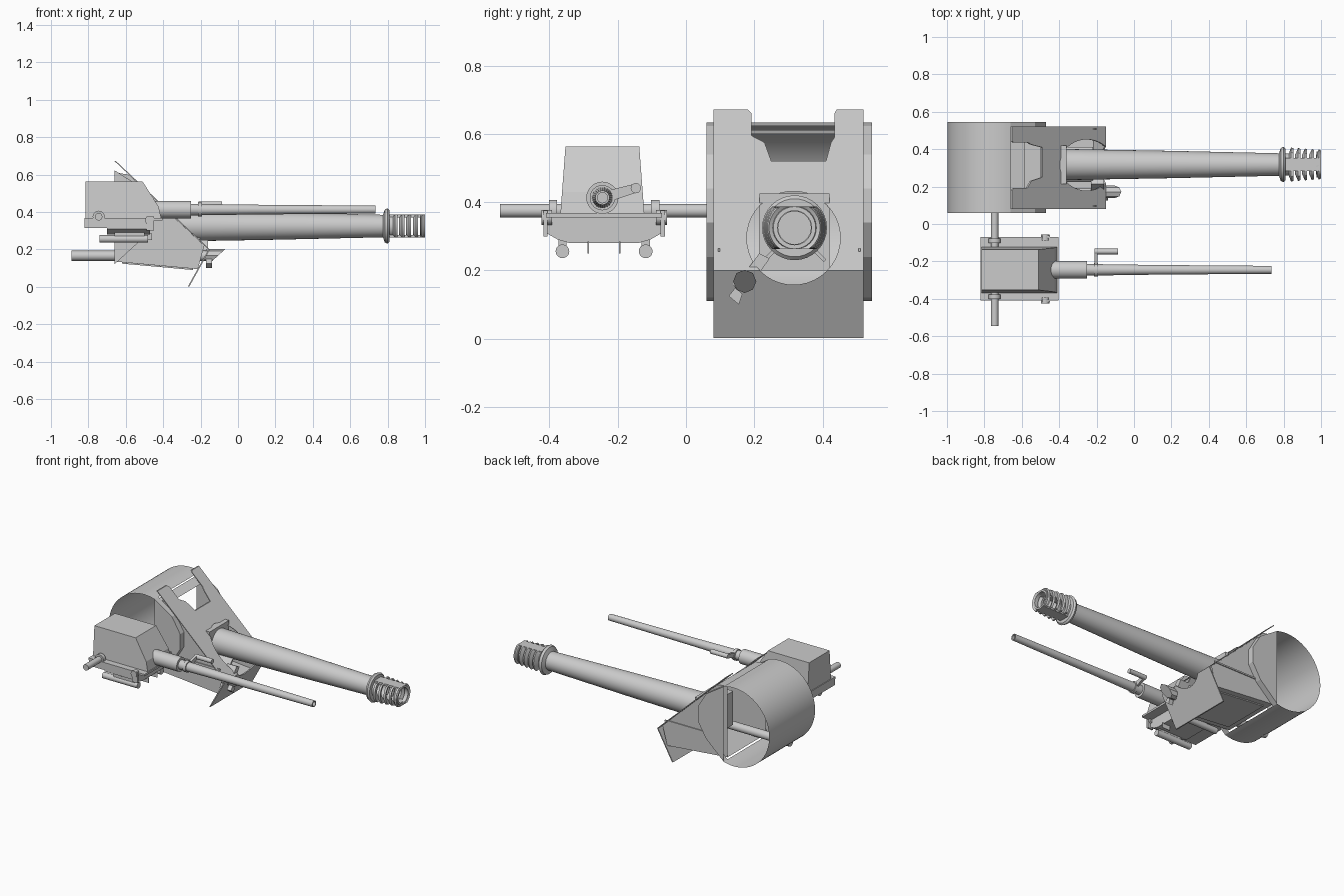
import bpy, bmesh, math
from mathutils import Vector

if "Cube" in bpy.data.objects:
    bpy.data.objects.remove(bpy.data.objects["Cube"])

MAT = bpy.data.materials.new("light_grey_metal")
MAT.diffuse_color = (0.6, 0.6, 0.6, 1)
MAT.use_nodes = True
MAT.node_tree.nodes["Principled BSDF"].inputs["Base Color"].default_value = MAT.diffuse_color


def mesh(name, verts, faces, smooth=False):
    me = bpy.data.meshes.new(name)
    me.from_pydata([tuple(v) for v in verts], [], faces)
    bm = bmesh.new()
    bm.from_mesh(me)
    bmesh.ops.remove_doubles(bm, verts=bm.verts, dist=1e-5)
    bmesh.ops.recalc_face_normals(bm, faces=bm.faces)
    bm.to_mesh(me)
    bm.free()
    me.materials.append(MAT)
    ob = bpy.data.objects.new(name, me)
    bpy.context.collection.objects.link(ob)
    if smooth:
        bpy.ops.object.select_all(action='DESELECT')
        ob.select_set(True)
        bpy.context.view_layer.objects.active = ob
        bpy.ops.object.shade_smooth_by_angle(angle=math.radians(35))
    return ob


def prism(name, pts, axis, a, b):
    """Extrude a profile: axis 'y' takes (x, z) points, axis 'x' takes (y, z)."""
    n = len(pts)
    put = (lambda p, t: (p[0], t, p[1])) if axis == 'y' else (lambda p, t: (t, p[0], p[1]))
    v = [put(p, a) for p in pts] + [put(p, b) for p in pts]
    f = [(i, (i + 1) % n, n + (i + 1) % n, n + i) for i in range(n)]
    return mesh(name, v, f + [tuple(range(n)), tuple(range(n, 2 * n))])


def box(name, x0, x1, y0, y1, z0, z1):
    return prism(name, [(x0, z0), (x1, z0), (x1, z1), (x0, z1)], 'y', y0, y1)


def lathe(name, prof, p, d=(1, 0, 0), seg=32, zmax=9, closed=False):
    """Revolve (distance along axis, radius) points around axis d through p."""
    d = Vector(d).normalized()
    u = d.cross(Vector((0, 0, 1))).normalized()
    w = u.cross(d)
    n = len(prof)
    v = []
    for t, r in prof:
        for k in range(seg):
            a = 2 * math.pi * k / seg
            h = max(-zmax, min(zmax, r * math.sin(a)))
            v.append(Vector(p) + d * t + u * (r * math.cos(a)) + w * h)
    f = [(i * seg + k, i * seg + (k + 1) % seg,
          ((i + 1) % n) * seg + (k + 1) % seg, ((i + 1) % n) * seg + k)
         for i in range(n if closed else n - 1) for k in range(seg)]
    if not closed:
        f += [tuple(range(seg)), tuple(range((n - 1) * seg, n * seg))]
    return mesh(name, v, f, True)


def rod(name, p0, p1, r0, r1=None, seg=20):
    d = Vector(p1) - Vector(p0)
    return lathe(name, [(0, r0), (d.length, r1 or r0)], p0, d, seg)


# ---- Main gun: open drum shell with its axis along y
DY0, DY1, CX, CZ, R = 0.06, 0.545, -0.735, 0.372, 0.262
a0 = math.acos((-0.66 - CX) / R)
N = 40
arc = [(CX + R * math.cos(a0 + (2 * math.pi - 2 * a0) * i / N),
        CZ + R * math.sin(a0 + (2 * math.pi - 2 * a0) * i / N)) for i in range(N + 1)]
mesh("drum_shell", [(x, y, z) for y in (DY0, DY1) for x, z in arc],
     [(i, i + 1, N + 2 + i, N + 1 + i) for i in range(N)], True)

# Angular cheeks that join the drum to the gun housing
nose = [arc[0], (-0.53, 0.54), (-0.47, 0.44), (-0.47, 0.34), (-0.53, 0.24), arc[-1]]
for side, ya, yb in (("right", DY0, 0.10), ("left", DY1, 0.505)):
    v = [(x, y, z) for y in (ya, yb) for x, z in nose]
    mesh("drum_cheek_" + side, v, [(i, i + 1, i + 7, i + 6) for i in range(5)] + [tuple(range(6))])

# Housing: side walls, floor and roof, open at front and rear
prof = [(-0.18, 0.22), (-0.215, 0.095), (-0.66, 0.135), (-0.66, 0.612), (-0.585, 0.60)]
v = [(x, y, z) for y in (0.10, 0.505) for x, z in prof]
mesh("gun_housing", v, [tuple(range(5)), tuple(range(5, 10)), (1, 2, 7, 6), (3, 4, 9, 8)])
for side, y in (("right", 0.094), ("left", 0.505)):
    box("side_rail_" + side, -0.60, -0.20, y, y + 0.006, 0.255, 0.265)
prism("floor_panel", [(-0.24, 0.097), (-0.62, 0.131), (-0.62, 0.124), (-0.24, 0.09)], 'y', 0.14, 0.465)


# ---- Sloped shield plate, bent back near the bottom, notched at the top
def shield_x(z):
    return -0.15 - (z - 0.2) * 0.50 / 0.47 if z >= 0.2 else -0.26 + (z - 0.002) * 0.11 / 0.198


upper = [(0.08, 0.2), (0.52, 0.2), (0.52, 0.672), (0.442, 0.672), (0.435, 0.66), (0.435, 0.59),
         (0.425, 0.575), (0.41, 0.52), (0.25, 0.52), (0.23, 0.575), (0.192, 0.595),
         (0.192, 0.66), (0.18, 0.672), (0.08, 0.672)]
lower = [(0.08, 0.002), (0.52, 0.002)]
pts = upper + lower
n = len(pts)
v = [(shield_x(z) - t, y, z) for t in (0, 0.008) for y, z in pts]
up = tuple(range(14))
lo = (14, 15, 1, 0)
f = [up, lo, tuple(i + n for i in up), tuple(i + n for i in lo)]
rim = list(range(1, 14)) + [0, 14, 15]
f += [(a, b, b + n, a + n) for a, b in zip(rim, rim[1:] + rim[:1])]
shield = mesh("shield_plate", v, f)
cutter = rod("shield_hole_cutter", (-0.7, 0.315, 0.295), (0.1, 0.315, 0.295), 0.137, seg=40)
cutter.hide_render = True
cutter.hide_viewport = True
m = shield.modifiers.new("barrel_opening", 'BOOLEAN')
m.object, m.operation, m.solver = cutter, 'DIFFERENCE', 'EXACT'

# Breech block and struts behind the opening
GY, GZ = 0.318, 0.325
box("breech_block", -0.50, -0.36, 0.215, 0.42, 0.20, 0.425)
for side, s in (("right", -1), ("left", 1)):
    prism("barrel_strut_" + side, [(GY + s * 0.045, GZ - 0.06), (GY + s * 0.053, GZ - 0.053),
          (GY + s * 0.093, GZ - 0.093), (GY + s * 0.085, GZ - 0.10)], 'x', -0.36, -0.22)

# Tapered barrel with bore and flange
lathe("main_barrel", [(-0.37, 0.083), (0.2, 0.073), (0.78, 0.06), (0.84, 0.06), (0.84, 0.048),
                      (0.3, 0.048)], (0, GY, GZ))
lathe("muzzle_flange", [(0.775, 0.06), (0.785, 0.088), (0.80, 0.095), (0.81, 0.085), (0.81, 0.05)],
      (0, GY, GZ), closed=True)

# Muzzle brake: swept ribs held by a top and a bottom bar
for i in range(5):
    x = 0.825 + i * 0.037
    lathe("brake_rib_%d" % (i + 1), [(x, 0.052), (x + 0.014, 0.052), (x + 0.027, 0.087 - 0.003 * i),
          (x + 0.015, 0.092 - 0.003 * i)], (0, GY, GZ), zmax=0.062, closed=True)
lathe("brake_end_ring", [(0.975, 0.05), (0.975, 0.07), (1.0, 0.062), (1.0, 0.05)],
      (0, GY, GZ), zmax=0.062, closed=True)
for nm, s in (("top", 1), ("bottom", -1)):
    z0, z1 = sorted((GZ + s * 0.047, GZ + s * 0.062))
    box("brake_bar_" + nm, 0.80, 0.99, GY - 0.035, GY + 0.035, z0, z1)

# Sighting tube with a slanted hood
rod("sight_tube", (-0.89, 0.165, 0.166), (-0.17, 0.165, 0.166), 0.027)
hood = rod("sight_hood", (-0.17, 0.172, 0.168), (-0.07, 0.172, 0.168), 0.034, seg=8)
for vert in hood.data.vertices:
    if vert.co.x > -0.1:
        vert.co.x -= (0.20 - vert.co.z) * 1.1
prism("sight_bracket", [(0.125, 0.125), (0.155, 0.10), (0.165, 0.13), (0.145, 0.15)], 'x', -0.17, -0.14)
prism("sight_arm", [(0.17, 0.19), (0.21, 0.185), (0.245, 0.235), (0.215, 0.25)], 'x', -0.23, -0.16)

# ---- Secondary gun: tapered housing
SY, SZ = -0.245, 0.413
side = [(-0.815, 0.365), (-0.815, 0.563), (-0.51, 0.563), (-0.425, 0.43), (-0.41, 0.365)]
v = [(x, SY + s * (0.123 - (z - 0.365) * 0.075), z) for s in (-1, 1) for x, z in side]
mesh("small_gun_housing", v, [(i, (i + 1) % 5, 5 + (i + 1) % 5, 5 + i) for i in range(5)]
     + [tuple(range(5)), tuple(range(5, 10))])

# Base tray and cradle
YC = -0.24
box("base_plate", -0.82, -0.405, YC - 0.17, YC + 0.17, 0.355, 0.368)
box("base_block", -0.82, -0.53, YC - 0.165, YC + 0.165, 0.315, 0.355)
half = [(0.17, 0.355), (0.17, 0.31), (0.135, 0.29), (0.10, 0.28)]
prism("cradle", [(YC + y, z) for y, z in half] + [(YC - y, z) for y, z in reversed(half)],
      'x', -0.70, -0.47)

# Cross shaft carrying the secondary gun
rod("cross_shaft", (-0.745, -0.545, 0.375), (-0.745, 0.07, 0.375), 0.02)
for nm, s in (("right", -1), ("left", 1)):
    y = YC + s * 0.15
    lathe("shaft_clamp_" + nm, [(-0.012, 0.032), (0.012, 0.032)], (-0.745, y, 0.375), (0, 1, 0), 20)
    box("clamp_foot_" + nm, -0.79, -0.70, y - 0.012, y + 0.012, 0.33, 0.36)
    # Underslung rollers and their hangers
    y = YC + s * 0.122
    rod("roller_" + nm, (-0.74, y, 0.256), (-0.48, y, 0.256), 0.02)
    box("roller_hanger_" + nm, -0.66, -0.50, y - 0.012, y + 0.012, 0.255, 0.30)
    # Side knobs and brackets
    y = YC + s * 0.172
    rod("side_knob_" + nm, (-0.475, y - s * 0.02, 0.355), (-0.475, y + s * 0.012, 0.355), 0.022)
    box("side_bracket_" + nm, -0.49, -0.45, y - 0.006, y + 0.006, 0.30, 0.375)
    y = YC + s * 0.046
    box("guide_fin_" + nm, -0.52, -0.46, y - 0.002, y + 0.002, 0.25, 0.285)

# Barrel, jacket, collar and side handle
rod("small_jacket", (-0.46, SY, SZ), (-0.25, SY, SZ), 0.047, seg=28)
lathe("small_barrel", [(-0.25, 0.031), (0.1, 0.026), (0.735, 0.021), (0.735, 0.015), (0.5, 0.015)],
      (0, SY, SZ), seg=24)
rod("small_collar", (-0.213, SY, SZ), (-0.192, SY, SZ), 0.037, seg=24)
prism("handle_arm", [(SY, 0.43), (SY, 0.395), (-0.145, 0.428), (-0.145, 0.455)], 'x', -0.21, -0.195)
rod("side_handle", (-0.212, -0.147, 0.441), (-0.085, -0.147, 0.441), 0.015)
